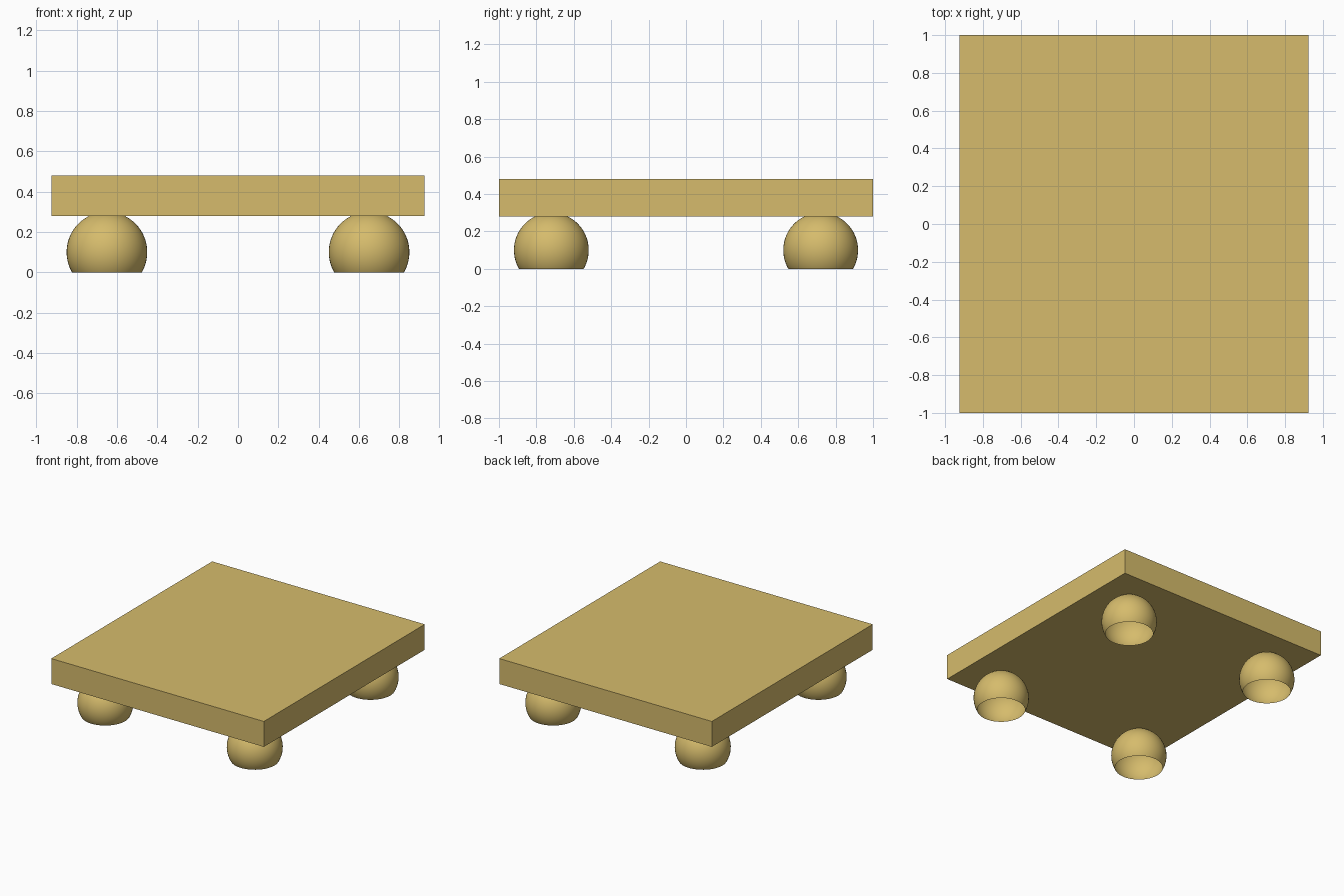
import bpy
import bmesh
from mathutils import Matrix, Vector

cube = bpy.data.objects.get("Cube")
if cube:
    bpy.data.objects.remove(cube, do_unlink=True)

# Single pale wood colour
wood = bpy.data.materials.new("pale_wood")
wood.use_nodes = True
colour = (0.67, 0.5, 0.15, 1.0)
wood.diffuse_color = colour
wood.node_tree.nodes["Principled BSDF"].inputs["Base Color"].default_value = colour


def add_object(name, bm, location):
    mesh = bpy.data.meshes.new(name)
    bm.to_mesh(mesh)
    bm.free()
    mesh.materials.append(wood)
    obj = bpy.data.objects.new(name, mesh)
    obj.location = location
    bpy.context.collection.objects.link(obj)
    return obj


# Flat rectangular slab
bm = bmesh.new()
bmesh.ops.create_cube(bm, size=1, matrix=Matrix.Diagonal((1.85, 2.0, 0.2, 1)))
add_object("slab", bm, (0, 0, 0.38))


# Ball feet: hollow spheres cut open at the ground
def add_foot(name, x, y, radius=0.2, height=0.1):
    bm = bmesh.new()
    bmesh.ops.create_uvsphere(bm, u_segments=48, v_segments=32, radius=radius)
    bmesh.ops.bisect_plane(
        bm, geom=bm.verts[:] + bm.edges[:] + bm.faces[:],
        plane_co=Vector((0, 0, -height)), plane_no=Vector((0, 0, 1)),
        clear_inner=True)
    for face in bm.faces:
        face.smooth = True
    add_object(name, bm, (x, y, height))


for side, x in (("left", 0.65), ("right", -0.65)):
    for end, y in (("front", -0.72), ("back", 0.72)):
        add_foot(f"{end}_{side}_foot", x, y)
